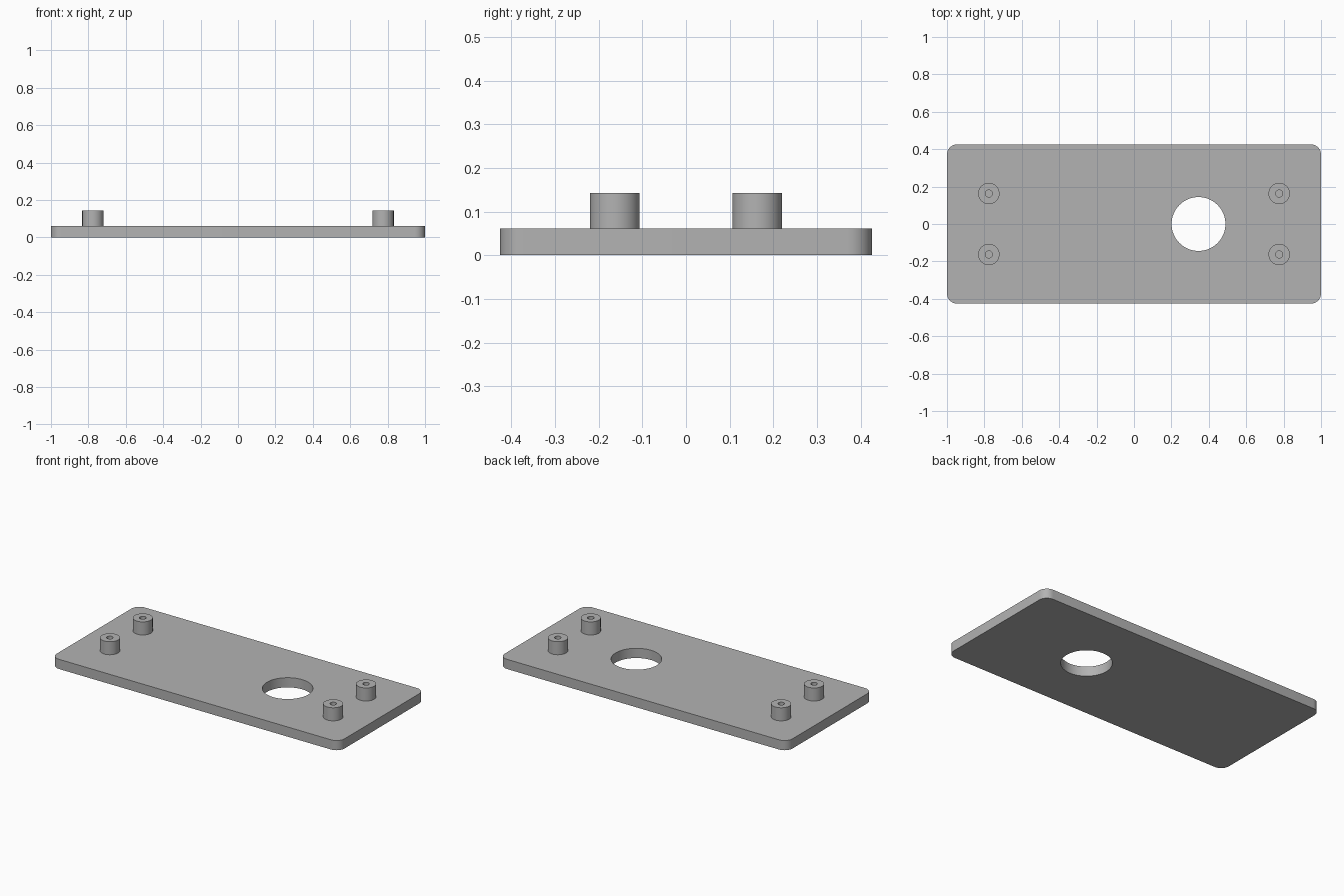
import bpy, bmesh
from math import cos, sin, pi, radians

cube = bpy.data.objects.get("Cube")
if cube:
    bpy.data.objects.remove(cube, do_unlink=True)

HALF_X, HALF_Y, CORNER = 1.0, 0.426, 0.055
PLATE_TOP, POST_TOP = 0.061, 0.143

grey = bpy.data.materials.new("plain grey")
grey.use_nodes = True
colour = (0.45, 0.45, 0.45, 1)
grey.diffuse_color = colour
grey.node_tree.nodes["Principled BSDF"].inputs["Base Color"].default_value = colour


def circle(cx, cy, r, n):
    return [(cx + r * cos(2 * pi * i / n), cy + r * sin(2 * pi * i / n)) for i in range(n)]


def rounded_rectangle(hx, hy, r, steps=10):
    points = []
    for quarter, (sx, sy) in enumerate([(1, 1), (-1, 1), (-1, -1), (1, -1)]):
        for i in range(steps + 1):
            a = (quarter + i / steps) * pi / 2
            points.append((sx * (hx - r) + r * cos(a), sy * (hy - r) + r * sin(a)))
    return points


def pierced_solid(name, outline, hole, z0, z1):
    """Extrude an outline with one hole from z0 up to z1."""
    bm = bmesh.new()
    edges = []
    for loop in (outline, hole):
        verts = [bm.verts.new((x, y, z0)) for x, y in loop]
        edges += [bm.edges.new((v, verts[i - 1])) for i, v in enumerate(verts)]
    bmesh.ops.triangle_fill(bm, edges=edges, use_beauty=True, normal=(0, 0, 1))
    top = bmesh.ops.extrude_face_region(bm, geom=bm.faces[:], use_keep_orig=True)
    for item in top["geom"]:
        if isinstance(item, bmesh.types.BMVert):
            item.co.z = z1
    bmesh.ops.recalc_face_normals(bm, faces=bm.faces[:])
    mesh = bpy.data.meshes.new(name)
    bm.to_mesh(mesh)
    bm.free()
    mesh.materials.append(grey)
    obj = bpy.data.objects.new(name, mesh)
    bpy.context.collection.objects.link(obj)
    bpy.ops.object.select_all(action="DESELECT")
    obj.select_set(True)
    bpy.context.view_layer.objects.active = obj
    bpy.ops.object.shade_smooth_by_angle(angle=radians(30))
    return obj


# Base plate with rounded corners and the large off-centre hole
pierced_solid("base_plate", rounded_rectangle(HALF_X, HALF_Y, CORNER),
              circle(0.345, 0, 0.144, 64), 0, PLATE_TOP)

# Four hollow mounting posts, sunk slightly into the plate
for side, sx in (("left", 1), ("right", -1)):
    for end, sy in (("back", 1), ("front", -1)):
        x, y = sx * 0.776, sy * 0.163
        pierced_solid(f"{end}_{side}_post", circle(x, y, 0.057, 40),
                      circle(x, y, 0.019, 24), PLATE_TOP - 0.004, POST_TOP)
